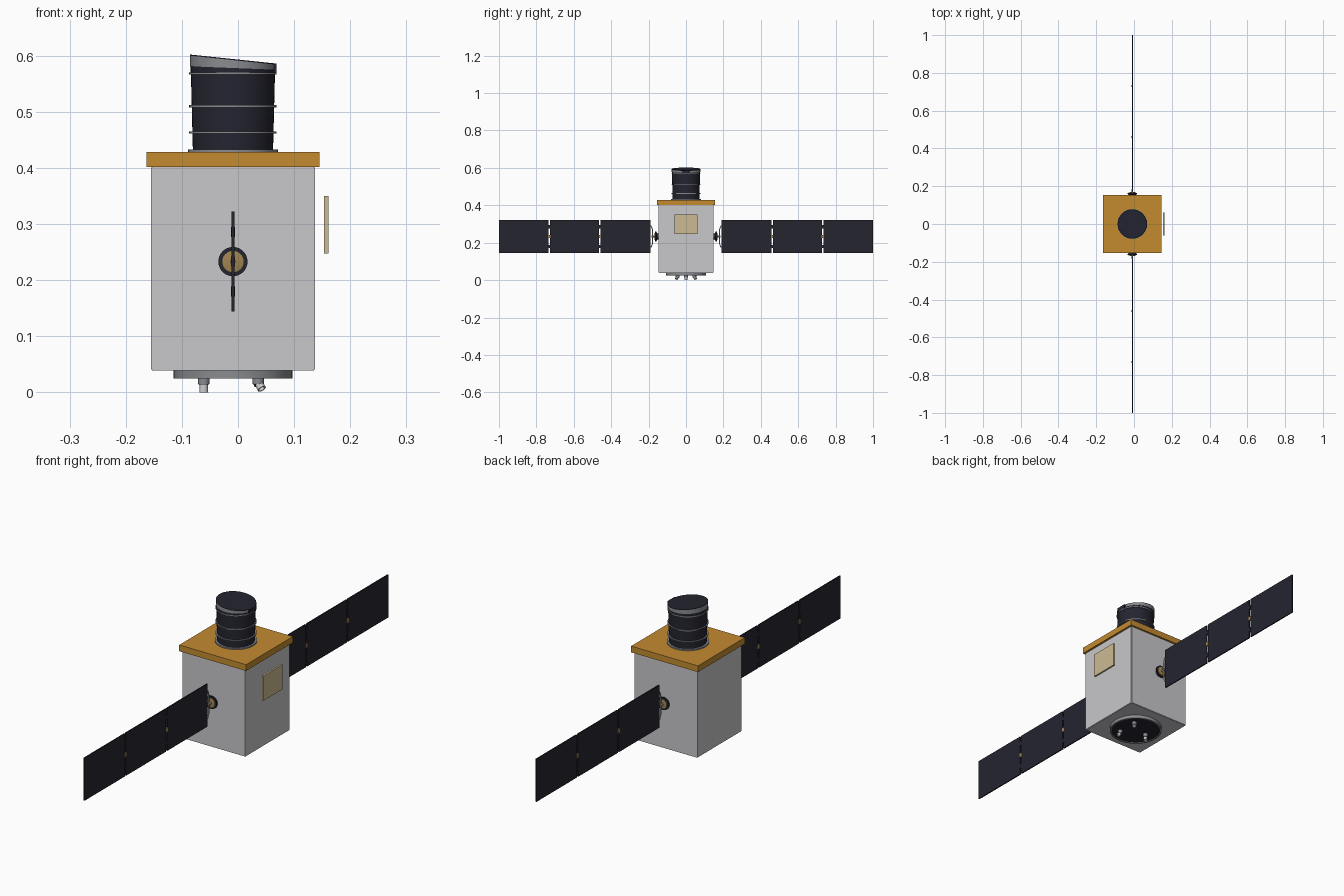
import bpy, bmesh, math
from mathutils import Matrix, Vector

cube = bpy.data.objects.get("Cube")
if cube:
    bpy.data.objects.remove(cube, do_unlink=True)

CX = -0.009      # spacecraft axis
HUB_Z = 0.233    # wing axis height


def material(name, rgb, rough=0.6):
    m = bpy.data.materials.new(name)
    m.use_nodes = True
    m.diffuse_color = (*rgb, 1)
    node = m.node_tree.nodes["Principled BSDF"]
    node.inputs["Base Color"].default_value = (*rgb, 1)
    node.inputs["Roughness"].default_value = rough
    return m


GREY = material("body grey", (0.58, 0.57, 0.59))
GOLD = material("amber foil", (0.55, 0.26, 0.03))
DARK = material("dark navy", (0.018, 0.018, 0.03))
METAL = material("metal grey", (0.25, 0.26, 0.28))
BEIGE = material("antenna beige", (0.60, 0.49, 0.29))
BRASS = material("brass", (0.36, 0.23, 0.08))


def finish(name, bm, mat, smooth=False):
    bmesh.ops.recalc_face_normals(bm, faces=bm.faces)
    mesh = bpy.data.meshes.new(name)
    bm.to_mesh(mesh)
    bm.free()
    mesh.materials.append(mat)
    obj = bpy.data.objects.new(name, mesh)
    bpy.context.collection.objects.link(obj)
    if smooth:
        bpy.ops.object.select_all(action='DESELECT')
        obj.select_set(True)
        bpy.context.view_layer.objects.active = obj
        bpy.ops.object.shade_smooth_by_angle(angle=math.radians(35))
    return obj


def box(name, lo, hi, mat, bevel=0):
    lo, hi = Vector(lo), Vector(hi)
    bm = bmesh.new()
    bmesh.ops.create_cube(bm, size=1, matrix=Matrix.Translation((lo + hi) / 2)
                          @ Matrix.Diagonal((*(hi - lo), 1)))
    if bevel:
        bmesh.ops.bevel(bm, geom=bm.edges[:], offset=bevel, segments=2, affect='EDGES')
    return finish(name, bm, mat)


def lathe(name, profile, mat, origin=(CX, 0, 0), axis=(0, 0, 1), closed=False, steps=48):
    """Spin (radius, height) points round an axis; open profiles get end caps."""
    turn = Vector((0, 0, 1)).rotation_difference(Vector(axis)).to_matrix().to_4x4()
    place = Matrix.Translation(origin) @ turn
    bm = bmesh.new()
    rings = []
    for r, h in profile:
        angles = [2 * math.pi * i / steps for i in range(steps)]
        rings.append([bm.verts.new(place @ Vector((r * math.cos(a), r * math.sin(a), h)))
                      for a in angles])
    pairs = list(zip(rings, rings[1:]))
    if closed:
        pairs.append((rings[-1], rings[0]))
    else:
        bm.faces.new(rings[0])
        bm.faces.new(rings[-1])
    for a, b in pairs:
        for i in range(steps):
            j = (i + 1) % steps
            bm.faces.new((a[i], a[j], b[j], b[i]))
    return finish(name, bm, mat, True)


def slanted(name, r, low, high, mat):
    """Cylinder whose ends slope; low and high are (z at -x side, z at +x side)."""
    obj = lathe(name, [(r, 0), (r, 1)], mat)
    for v in obj.data.vertices:
        left, right = high if v.co.z > 0.5 else low
        t = (v.co.x - CX + r) / (2 * r)
        v.co.z = left + (right - left) * t
    return obj


def strut(name, points, radius, mat):
    curve = bpy.data.curves.new(name, 'CURVE')
    curve.dimensions = '3D'
    curve.bevel_depth = radius
    curve.bevel_resolution = 2
    curve.use_fill_caps = True
    line = curve.splines.new('POLY')
    line.points.add(len(points) - 1)
    for p, co in zip(line.points, points):
        p.co = (*co, 1)
    curve.materials.append(mat)
    bpy.context.collection.objects.link(bpy.data.objects.new(name, curve))


# Main body and insulated top deck
box("body", (CX - 0.146, -0.147, 0.039), (CX + 0.146, 0.147, 0.403), GREY, 0.002)
box("top_deck", (CX - 0.154, -0.154, 0.402), (CX + 0.154, 0.154, 0.428), GOLD)

# Flat antenna standing off the left side
box("side_antenna", (0.153, -0.062, 0.247), (0.161, 0.062, 0.35), BEIGE)

# Telescope barrel with rings and slanted cover
lathe("barrel_flange", [(0.08, 0.427), (0.08, 0.433)], METAL)
lathe("barrel", [(0.0715, 0.432), (0.075, 0.571)], DARK)
for z in (0.463, 0.51, 0.568):
    lathe("barrel_ring", [(0.078, z - 0.002), (0.078, z + 0.002)], METAL)
slanted("barrel_rim", 0.0755, (0.569, 0.569), (0.582, 0.576), DARK)
slanted("cover_band", 0.0765, (0.581, 0.575), (0.6, 0.584), METAL)
slanted("cover_lid", 0.0765, (0.6, 0.584), (0.602, 0.586), DARK)
box("cover_hinge", (CX + 0.068, -0.022, 0.57), (CX + 0.078, 0.022, 0.586), DARK)

# Launch adapter ring with dark base plate
lathe("adapter_ring", [(0.106, 0.04), (0.106, 0.025), (0.1, 0.025), (0.1, 0.04)],
      METAL, closed=True)
lathe("adapter_plate", [(0.1, 0.028), (0.1, 0.039)], DARK)

# Three thrusters: one straight, two splayed
for x, y, tilt in ((-0.052, 0, (0, 0)), (0.045, -0.045, (0.6, -0.55)),
                   (0.045, 0.045, (0.6, 0.55))):
    start = Vector((CX + x, y, 0.029))
    axis = Vector((*tilt, -1)).normalized()
    lathe("thruster_mount", [(0.01, 0), (0.01, 0.014)], METAL, start, (0, 0, -1), steps=20)
    base = start + Vector((0, 0, -0.012))
    reach = 0.017 if tilt[0] == 0 else 0.014
    lathe("thruster_collar", [(0.009, -0.002), (0.009, 0.003)], DARK, base, axis, steps=20)
    lathe("thruster_nozzle", [(0.007, 0), (0.008, reach), (0.006, reach), (0.005, 0.004)],
          GREY, base, axis, steps=20)

# Solar wings, front and back
for side, s in (("front", -1), ("back", 1)):
    hub, out = (CX, s * 0.145, HUB_Z), (0, s, 0)
    lathe(side + "_drive_shaft", [(0.016, 0), (0.016, 0.012)], METAL, hub, out)
    lathe(side + "_drive_flange", [(0.018, 0.008), (0.026, 0.014), (0.026, 0.02)],
          DARK, hub, out)
    lathe(side + "_drive_hub", [(0.019, 0.019), (0.019, 0.022), (0.008, 0.024)],
          BRASS, hub, out)
    lathe(side + "_drive_axle", [(0.005, 0.02), (0.005, 0.04)], METAL, hub, out, steps=16)
    strut(side + "_yoke", [(CX, s * y, HUB_Z + z) for y, z in (
        (0.195, -0.058), (0.186, -0.056), (0.18, -0.04), (0.178, 0),
        (0.18, 0.04), (0.186, 0.056), (0.195, 0.058))], 0.0025, GREY)
    for start, end in ((0.191, 0.456), (0.464, 0.727), (0.735, 1.0)):
        a, b = sorted((s * start, s * end))
        box(side + "_solar_panel", (CX - 0.0025, a, 0.144), (CX + 0.0025, b, 0.322), DARK)
    for y in (0.46, 0.731):
        for z in (0.18, HUB_Z, 0.286):
            box(side + "_panel_hinge", (CX - 0.0035, s * y - 0.006, z - 0.009),
                (CX + 0.0035, s * y + 0.006, z + 0.009), BRASS if z == HUB_Z else DARK)
